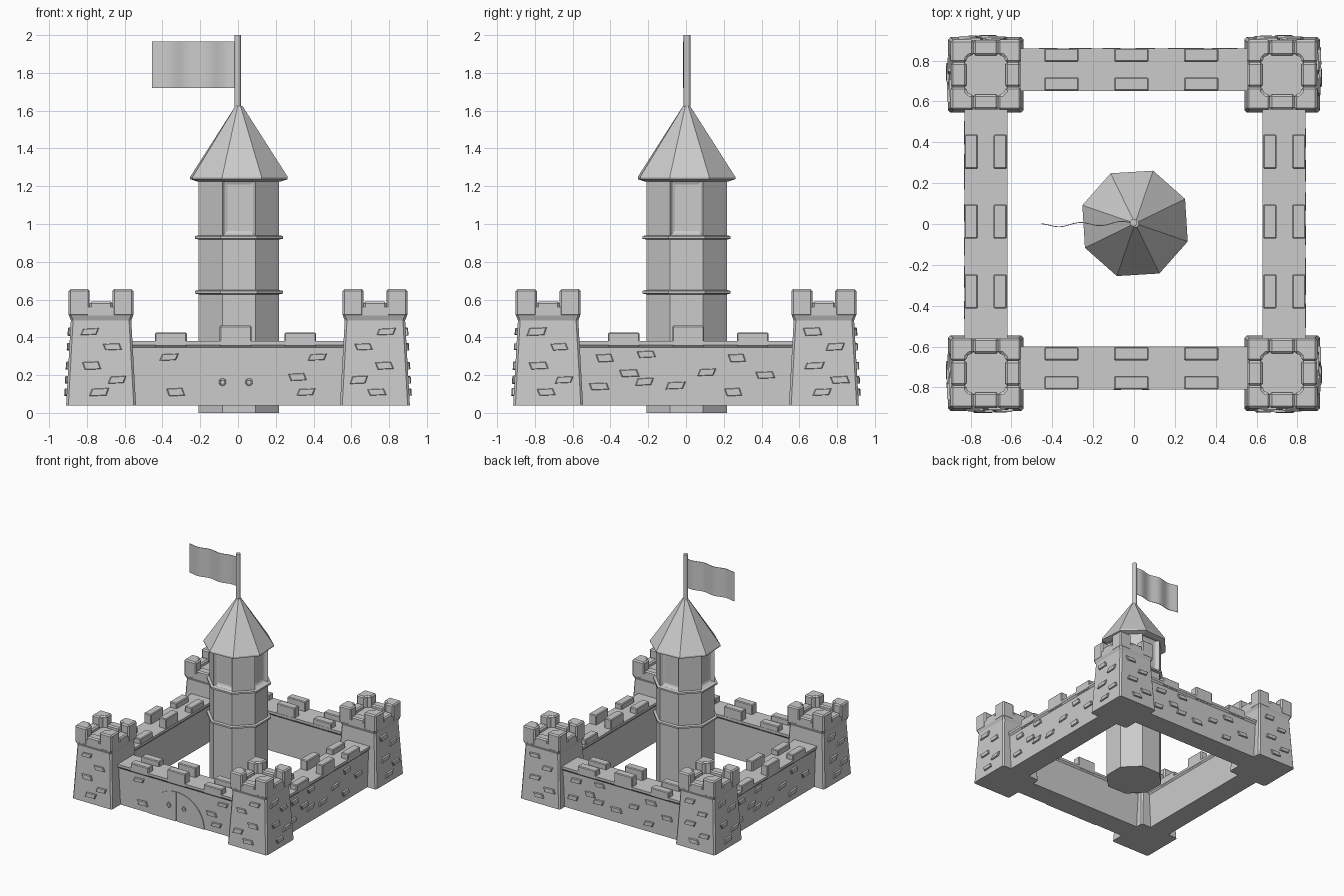
import bpy, bmesh, random
from math import pi, sin, cos, radians, sqrt
from mathutils import Matrix, Vector

if "Cube" in bpy.data.objects:
    bpy.data.objects.remove(bpy.data.objects["Cube"])

random.seed(4)


def finish(name, bm, mat=None, bevel=0):
    bmesh.ops.recalc_face_normals(bm, faces=bm.faces)
    me = bpy.data.meshes.new(name)
    bm.to_mesh(me)
    bm.free()
    ob = bpy.data.objects.new(name, me)
    bpy.context.collection.objects.link(ob)
    if mat is not None:
        ob.matrix_world = mat
    if bevel:
        m = ob.modifiers.new("bevel", 'BEVEL')
        m.width, m.segments, m.limit_method = bevel, 1, 'ANGLE'
        m.angle_limit = radians(40)
    return ob


def loft(bm, rings):
    """Closed solid through rings of equal point count; returns side faces per level."""
    vs = [[bm.verts.new(p) for p in r] for r in rings]
    n = len(vs[0])
    sides = [[bm.faces.new((a[i], a[(i + 1) % n], b[(i + 1) % n], b[i])) for i in range(n)]
             for a, b in zip(vs, vs[1:])]
    bm.faces.new(vs[0][::-1])
    bm.faces.new(vs[-1])
    return sides


def prism(bm, pts, z0, z1):
    return loft(bm, [[(x, y, z) for x, y in pts] for z in (z0, z1)])


def box(bm, x0, x1, y0, y1, z0, z1):
    prism(bm, [(x0, y0), (x1, y0), (x1, y1), (x0, y1)], z0, z1)


def square(h, z, c=0.012):
    """Square ring with clipped corners."""
    q = [(h - c, -h), (h, -h + c), (h, h - c), (h - c, h),
         (-h + c, h), (-h, h - c), (-h, -h + c), (-h + c, -h)]
    return [(x, y, z) for x, y in q]


def octagon(apothem, z, rot=22.5, c=(0.005, 0.003)):
    r = apothem / cos(pi / 8)
    return [(c[0] + r * cos(radians(rot + 45 * i)), c[1] + r * sin(radians(rot + 45 * i)), z)
            for i in range(8)]


def brick(bm, u, z, depth, rot):
    """Raised slanted stone on a face at distance depth(z), facing -y before rotation."""
    w, h = random.uniform(.04, .047), random.uniform(.018, .022)
    sk = random.choice((-1, 1)) * .007
    quad = [(-w - sk, -h), (w - sk, -h + .004), (w + sk, h), (-w + sk, h - .004)]
    R = Matrix.Rotation(rot, 3, 'Z')
    loft(bm, [[R @ Vector((u + a * s, -depth(z + b) - o, z + b * s)) for a, b in quad]
              for s, o in ((1, -.01), (1, .008), (.88, .013))])


# Corner towers: tapered body, crenellated crown, raised stones on the outer faces
def slope(z):
    return .185 - (z - .04) * .025 / .45


TOWER_BRICKS = [(-.06, .43), (.06, .35), (-.05, .25), (.085, .175), (-.01, .11)]
for sx in (-1, 1):
    for sy in (-1, 1):
        at = Matrix.Translation((.725 * sx, .73 * sy, 0))
        bm = bmesh.new()
        loft(bm, [square(.185, .04), square(.16, .49), square(.17, .515), square(.17, .56)])
        finish("tower_body", bm, at)

        bm = bmesh.new()
        merlon = [(.06, .172), (.172, .172), (.172, .06), (.095, .06),
                  (.095, .08), (.08, .095), (.06, .095)]
        for k in range(4):
            R = Matrix.Rotation(k * pi / 2, 2)
            prism(bm, [R @ Vector(p) for p in merlon], .51, .655)
            low = [(-.06, .095), (.06, .095), (.06, .17), (-.06, .17)]
            prism(bm, [R @ Vector(p) for p in low], .53, .59)
        finish("tower_crown", bm, at, .012)

        bm = bmesh.new()
        for rot in (0 if sy < 0 else pi, pi / 2 if sx > 0 else -pi / 2):
            for u, z in TOWER_BRICKS:
                brick(bm, u * (-sx if rot == 0 else 1), z, slope, rot)
        finish("tower_bricks", bm, at)

# Curtain walls: overhanging walkway with two rows of merlons
PROFILE = [(-.093, .04), (.093, .04), (.093, .345), (.105, .36),
           (.105, .38), (-.105, .38), (-.105, .36), (-.093, .345)]
WALL_BRICKS = [(-.43, .29), (-.46, .14), (-.21, .31), (-.30, .21), (-.22, .165),
               (-.055, .145), (.11, .215), (.27, .29), (.25, .11), (.42, .2)]
GATE_BRICKS = [(-.365, .295), (-.33, .11), (.42, .295), (.315, .19), (.36, .11)]
WALLS = [("front", .705, -.013), ("right", .735, .012), ("back", .755, .013), ("left", .725, -.012)]
for k, (side, d, shift) in enumerate(WALLS):
    at = Matrix.Rotation(k * pi / 2, 4, 'Z') @ Matrix.Translation((0, -d, 0))
    bm = bmesh.new()
    loft(bm, [[(x, y, z) for y, z in PROFILE] for x in (-.6, .6)])
    finish(side + "_wall", bm, at)

    bm = bmesh.new()
    for j in (-1, 0, 1):
        c = shift + .342 * j
        for y in (-.072, .07):
            box(bm, c - .084, c + .084, y - .033, y + .033, .35, .425 if j else .462)
    finish(side + "_merlons", bm, at, .006)

    bm = bmesh.new()
    for u, z in (GATE_BRICKS if k == 0 else WALL_BRICKS):
        brick(bm, u, z, lambda z: .093, 0)
    finish(side + "_wall_bricks", bm, at)

# Arched double gate with ring handles
for s in (-1, 1):
    arc = [(s * .006, .04)] + [(s * .257 * cos(t * pi / 24), .04 + .248 * sin(t * pi / 24))
                               for t in range(12)] + [(s * .006, .288)]
    bm = bmesh.new()
    loft(bm, [[(x - .012, y, z) for x, z in arc] for y in (-.804, -.79)])
    finish("gate_leaf", bm)
    bpy.ops.mesh.primitive_torus_add(major_radius=.016, minor_radius=.004, major_segments=12,
                                     minor_segments=6, location=(-.012 + s * .07, -.808, .163),
                                     rotation=(pi / 2, 0, 0))
    bpy.context.object.name = "gate_ring"
    bm = bmesh.new()
    x = -.012 + s * .07
    box(bm, x - .006, x + .006, -.812, -.80, .168, .186)
    finish("gate_ring_mount", bm)

# Octagonal keep with scooped window recesses on the four main faces
bm = bmesh.new()
sides = loft(bm, [octagon(.213, z) for z in (0, .63, .937, 1.235)])
bm.normal_update()
for f in sides[2]:
    n = f.normal.copy()
    if max(abs(n.x), abs(n.y)) > .95:
        for thick, depth in ((.006, -.012), (.012, -.012), (.02, -.006)):
            bmesh.ops.inset_region(bm, faces=[f], thickness=thick, depth=depth)
finish("keep", bm)
for z in (.628, .918):
    bm = bmesh.new()
    loft(bm, [octagon(a, z + dz) for a, dz in ((.215, 0), (.233, .004), (.233, .018), (.215, .022))])
    finish("keep_band", bm)

# Roof, slightly turned against the keep
bm = bmesh.new()
loft(bm, [octagon(a, z, 26) for a, z in ((.215, 1.225), (.252, 1.237), (.252, 1.25), (.018, 1.625))])
finish("roof", bm)

# Flagpole and waving flag
bpy.ops.mesh.primitive_cylinder_add(vertices=10, radius=.018, depth=.42, location=(-.002, .006, 1.79))
bpy.context.object.name = "flagpole"
bm = bmesh.new()
N = 28
wave = []
for i in range(N + 1):
    t = i / N
    wave.append((-.012 - .443 * t, .005 + .009 * sin(t * 4.4 * pi) - .012 * t))
outline = [(x, y - .002) for x, y in wave] + [(x, y + .002) for x, y in reversed(wave)]
prism(bm, outline, 1.72, 1.965)
flag = finish("flag", bm)
bpy.context.view_layer.objects.active = flag
flag.select_set(True)
bpy.ops.object.shade_smooth_by_angle(angle=radians(40))
